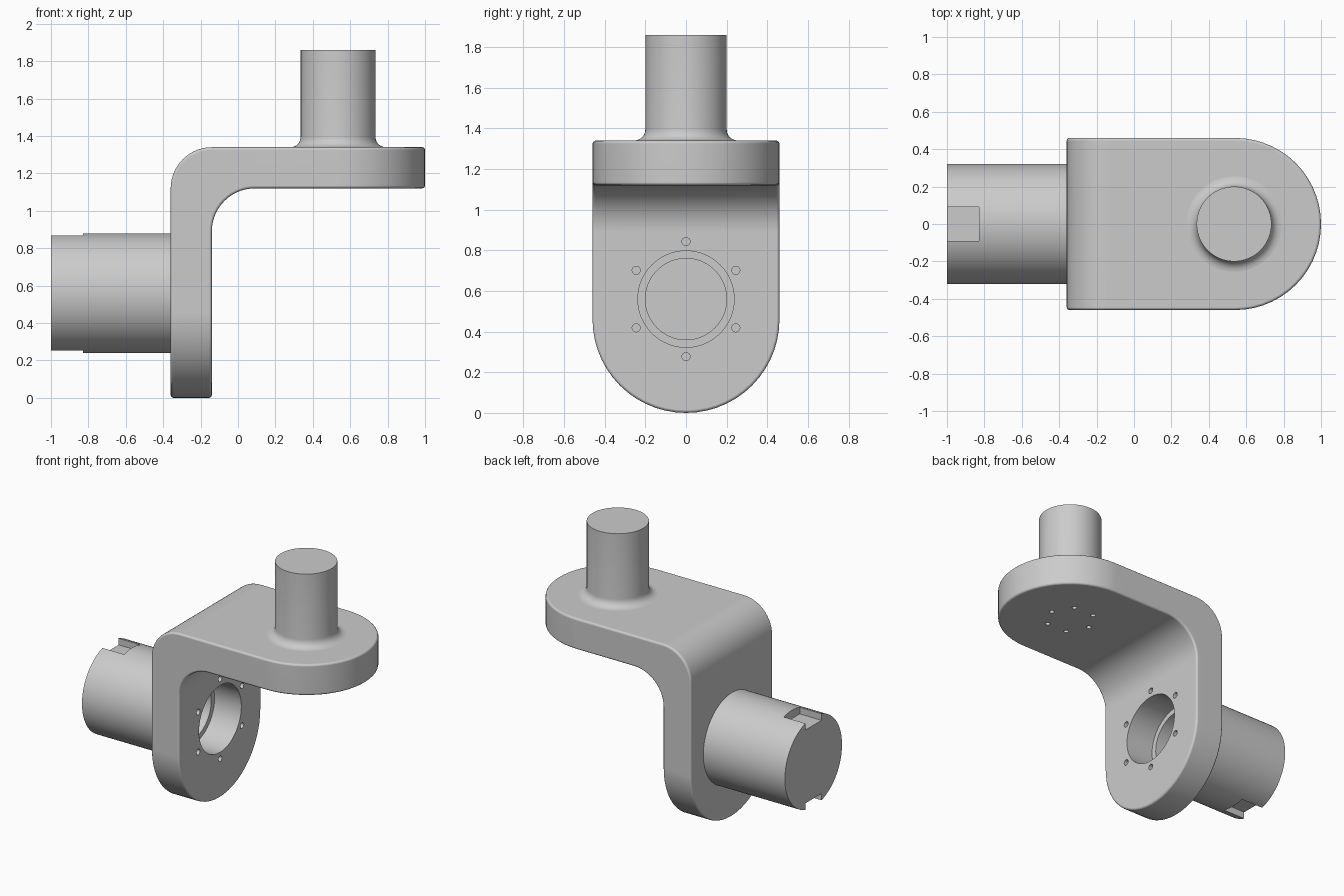
import bpy, bmesh
from math import sin, cos, pi, radians
from mathutils import Matrix, Vector

cube = bpy.data.objects.get("Cube")
if cube:
    bpy.data.objects.remove(cube)

grey = bpy.data.materials.new("light grey metal")
grey.use_nodes = True
grey.diffuse_color = (0.6, 0.6, 0.6, 1)
grey.node_tree.nodes["Principled BSDF"].inputs["Base Color"].default_value = grey.diffuse_color

ALONG_X = Matrix.Rotation(pi / 2, 4, 'Y')
HALF = 0.46           # half width of the bracket, also its end radius
AXIS_Z = 0.56         # height of the housing axis
POST_X = 0.535        # position of the post axis


def make_object(name, bm):
    bmesh.ops.recalc_face_normals(bm, faces=bm.faces)
    mesh = bpy.data.meshes.new(name)
    bm.to_mesh(mesh)
    bm.free()
    mesh.materials.append(grey)
    obj = bpy.data.objects.new(name, mesh)
    bpy.context.collection.objects.link(obj)
    return obj


def activate(obj):
    bpy.ops.object.select_all(action='DESELECT')
    obj.select_set(True)
    bpy.context.view_layer.objects.active = obj


def apply(obj, mod):
    activate(obj)
    bpy.ops.object.modifier_apply(modifier=mod.name)


def cut(obj, bm):
    cutter = make_object("cutter", bm)
    cutter.hide_render = True
    mod = obj.modifiers.new("cut", 'BOOLEAN')
    mod.operation, mod.solver, mod.object = 'DIFFERENCE', 'EXACT', cutter
    apply(obj, mod)
    bpy.data.objects.remove(cutter)


def smooth(obj):
    activate(obj)
    bpy.ops.object.shade_smooth_by_angle(angle=radians(32))


def lathe(name, profile, matrix):
    """Spin (radius, height) points about z, then place with matrix."""
    bm = bmesh.new()
    verts = [bm.verts.new((r, 0, h)) for r, h in profile]
    edges = [bm.edges.new(pair) for pair in zip(verts, verts[1:])]
    bmesh.ops.spin(bm, geom=verts + edges, cent=(0, 0, 0), axis=(0, 0, 1),
                   angle=2 * pi, steps=80, use_merge=False)
    bmesh.ops.remove_doubles(bm, verts=bm.verts, dist=1e-4)
    bm.transform(matrix)
    return make_object(name, bm)


def add_cylinder(bm, radius, depth, matrix, segments):
    bmesh.ops.create_cone(bm, cap_ends=True, segments=segments, radius1=radius,
                          radius2=radius, depth=depth, matrix=matrix)


# Bracket: cross-sections (outer point, inner point, half width) along the bend
stations = []
STEPS = 14
for i in range(STEPS + 1):                      # rounded lower end
    a = pi / 2 * i / STEPS
    z = HALF * (1 - cos(a))
    stations.append(((-0.36, z), (-0.14, z), HALF * sin(a)))
for i in range(STEPS + 1):                      # ninety degree bend
    a = pi / 2 * i / STEPS
    stations.append(((-0.14 - 0.22 * cos(a), 1.12 + 0.22 * sin(a)),
                     (0.09 - 0.23 * cos(a), 0.89 + 0.23 * sin(a)), HALF))
for i in range(STEPS + 1):                      # rounded outer end
    a = pi / 2 * i / STEPS
    x = 1 - HALF + HALF * sin(a)
    stations.append(((x, 1.34), (x, 1.12), HALF * cos(a)))

bm = bmesh.new()
rings = [[bm.verts.new((p[0], s * w, p[1]))
          for p, s in ((o, -1), (o, 1), (n, 1), (n, -1))] for o, n, w in stations]
for a, b in zip(rings, rings[1:]):
    for k in range(4):
        m = (k + 1) % 4
        bm.faces.new((a[k], a[m], b[m], b[k]))
bmesh.ops.remove_doubles(bm, verts=bm.verts, dist=1e-5)
bmesh.ops.recalc_face_normals(bm, faces=bm.faces)
bmesh.ops.dissolve_limit(bm, angle_limit=radians(1), verts=bm.verts, edges=bm.edges)
bracket = make_object("bent_bracket", bm)

bevel = bracket.modifiers.new("rounded edges", 'BEVEL')
bevel.width, bevel.segments = 0.015, 3
bevel.limit_method, bevel.angle_limit = 'ANGLE', radians(35)
apply(bracket, bevel)

# Bore and the two rings of screw holes
bm = bmesh.new()
add_cylinder(bm, 0.237, 0.4, Matrix.Translation((-0.25, 0, AXIS_Z)) @ ALONG_X, 80)
for i in range(6):
    a = pi / 3 * i
    add_cylinder(bm, 0.02, 0.2, Matrix.Translation(
        (-0.14, 0.283 * sin(a), AXIS_Z + 0.283 * cos(a))) @ ALONG_X, 16)
    add_cylinder(bm, 0.016, 0.2, Matrix.Translation(
        (POST_X + 0.155 * cos(a), 0.155 * sin(a), 1.12)), 16)
cut(bracket, bm)
smooth(bracket)
bracket.modifiers.new("even shading", 'WEIGHTED_NORMAL').keep_sharp = True

# Hollow housing, closed at its far end, with a key slot above and below
housing = lathe("bearing_housing",
                [(0, -1), (0.32, -1), (0.32, -0.35), (0.2, -0.35), (0.2, -0.93), (0, -0.93)],
                Matrix.Translation((0, 0, AXIS_Z)) @ ALONG_X)
bm = bmesh.new()
for side in (-1, 1):
    place = Matrix.Translation((-0.93, 0, AXIS_Z + side * 0.36))
    bmesh.ops.create_cube(bm, size=1, matrix=place @ Matrix.Diagonal((0.2, 0.18, 0.2, 1)))
cut(housing, bm)
smooth(housing)

# Post with a filleted foot
fillet = [(0.255 - 0.055 * sin(pi / 12 * i), 1.395 - 0.055 * cos(pi / 12 * i)) for i in range(7)]
post = lathe("upright_post", [(0, 1.32), (0.255, 1.32)] + fillet + [(0.2, 1.86), (0, 1.86)],
             Matrix.Translation((POST_X, 0, 0)))
smooth(post)
